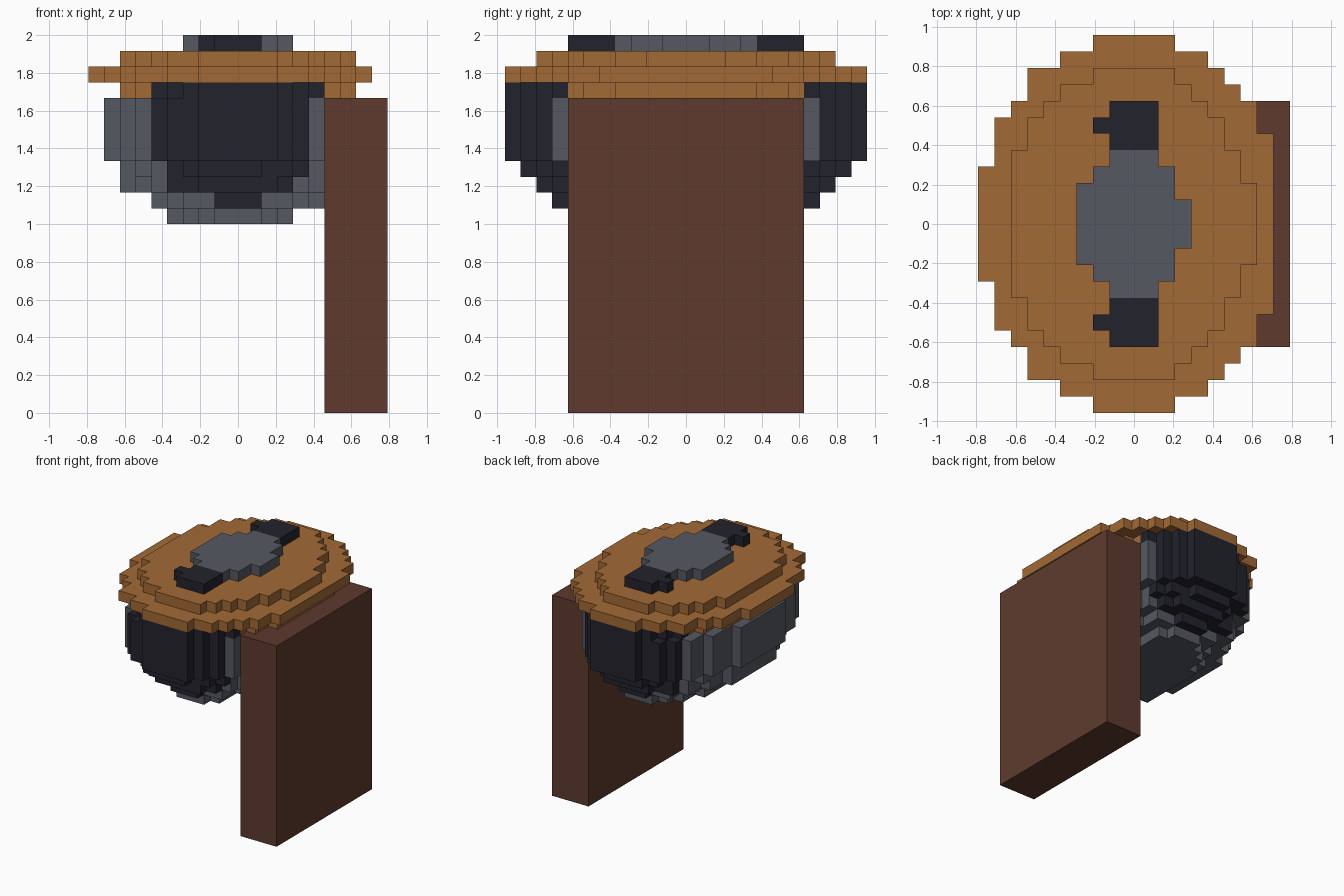
import bpy
import bmesh
from math import floor, sqrt

U = 1 / 12  # one block

cube = bpy.data.objects.get("Cube")
if cube:
    bpy.data.objects.remove(cube, do_unlink=True)


def material(name, rgb):
    mat = bpy.data.materials.new(name)
    mat.use_nodes = True
    mat.diffuse_color = (*rgb, 1)
    mat.node_tree.nodes["Principled BSDF"].inputs["Base Color"].default_value = (*rgb, 1)
    return mat


wood = material("dark wood", (0.112, 0.042, 0.027))
orange = material("orange", (0.36, 0.142, 0.036))
grey = material("grey", (0.09, 0.099, 0.118))
black = material("near black", (0.016, 0.016, 0.025))


def ellipse(left, right, depth):
    """Stepped half widths for rows 0..depth, on the right and left sides."""
    def side(width):
        return [floor((width + 0.5) * sqrt(1 - (j / (depth + 0.5)) ** 2))
                for j in range(depth + 1)]
    return side(left), side(right)


def digits(left, right):
    return [int(c) for c in left], [int(c) for c in right]


def slab(bm, widths, rows, z, height=1):
    """Extrude a stepped outline; widths are looked up by distance from centre."""
    left, right = widths
    points = []
    for j in rows:
        points += [(right[abs(j)] + 0.5, j - 0.5), (right[abs(j)] + 0.5, j + 0.5)]
    for j in reversed(rows):
        points += [(-left[abs(j)] - 0.5, j + 0.5), (-left[abs(j)] - 0.5, j - 0.5)]
    points = [p for i, p in enumerate(points) if p != points[i - 1]]
    base = bm.faces.new([bm.verts.new((x * U, y * U, z * U)) for x, y in points])
    top = bmesh.ops.extrude_face_region(bm, geom=[base], use_keep_orig=True)["geom"]
    verts = [v for v in top if isinstance(v, bmesh.types.BMVert)]
    bmesh.ops.translate(bm, verts=verts, vec=(0, 0, height * U))


def part(name, mat, slabs):
    bm = bmesh.new()
    for args in slabs:
        slab(bm, *args)
    bmesh.ops.recalc_face_normals(bm, faces=bm.faces)
    mesh = bpy.data.meshes.new(name)
    bm.to_mesh(mesh)
    bm.free()
    mesh.materials.append(mat)
    bpy.context.collection.objects.link(bpy.data.objects.new(name, mesh))


def middle(n):
    return range(-n, n + 1)


def ends(first, last):
    return {"front": range(-last, -first + 1), "back": range(first, last + 1)}


# Upright post at the left side
bpy.ops.mesh.primitive_cube_add(size=1, location=(7.5 * U, 0, 10 * U))
post = bpy.context.object
post.name = "post"
post.scale = (4 * U, 15 * U, 20 * U)
post.data.materials.append(wood)

# Bowl layers: bottom, height, left width, right width, depth, last grey row
layers = [(12, 1, 4, 3, 7, 7), (13, 1, 5, 5, 8, 7), (14, 1, 7, 6, 9, 7),
          (15, 1, 7, 6, 10, 7), (16, 4, 8, 7, 11, 8)]
body, caps = [], {"front": [], "back": []}
for z, height, left, right, depth, last in layers:
    widths = ellipse(left, right, depth)
    body.append((widths, middle(last), z, height))
    if depth > last:
        for side, rows in ends(last + 1, depth).items():
            caps[side].append((widths, rows, z, height))

# Under-rim: orange sides, dark ends that continue the bowl caps
under = ellipse(7, 7, 11)
for side, rows in ends(8, 11).items():
    caps[side].append((under, rows, 20))
    part(f"bowl_{side}_cap", black, caps[side])
part("bowl_middle", grey, body)

# Lid: under-rim, wide brim and raised top
brim = digits("999988876642", "888888776542")
crown = digits("7777766542", "7776655432")
part("lid", orange, [(under, middle(7), 20),
                     (brim, middle(11), 21),
                     (crown, middle(9), 22)])

# Top plate with a dark tab at each end
plate = digits("33321112", "33221111")
plate[0][6], plate[0][7] = 2, 1
part("top_plate", grey, [(plate, middle(4), 23)])
for side, rows in ends(5, 7).items():
    part(f"top_{side}_tab", black, [(plate, rows, 23)])
